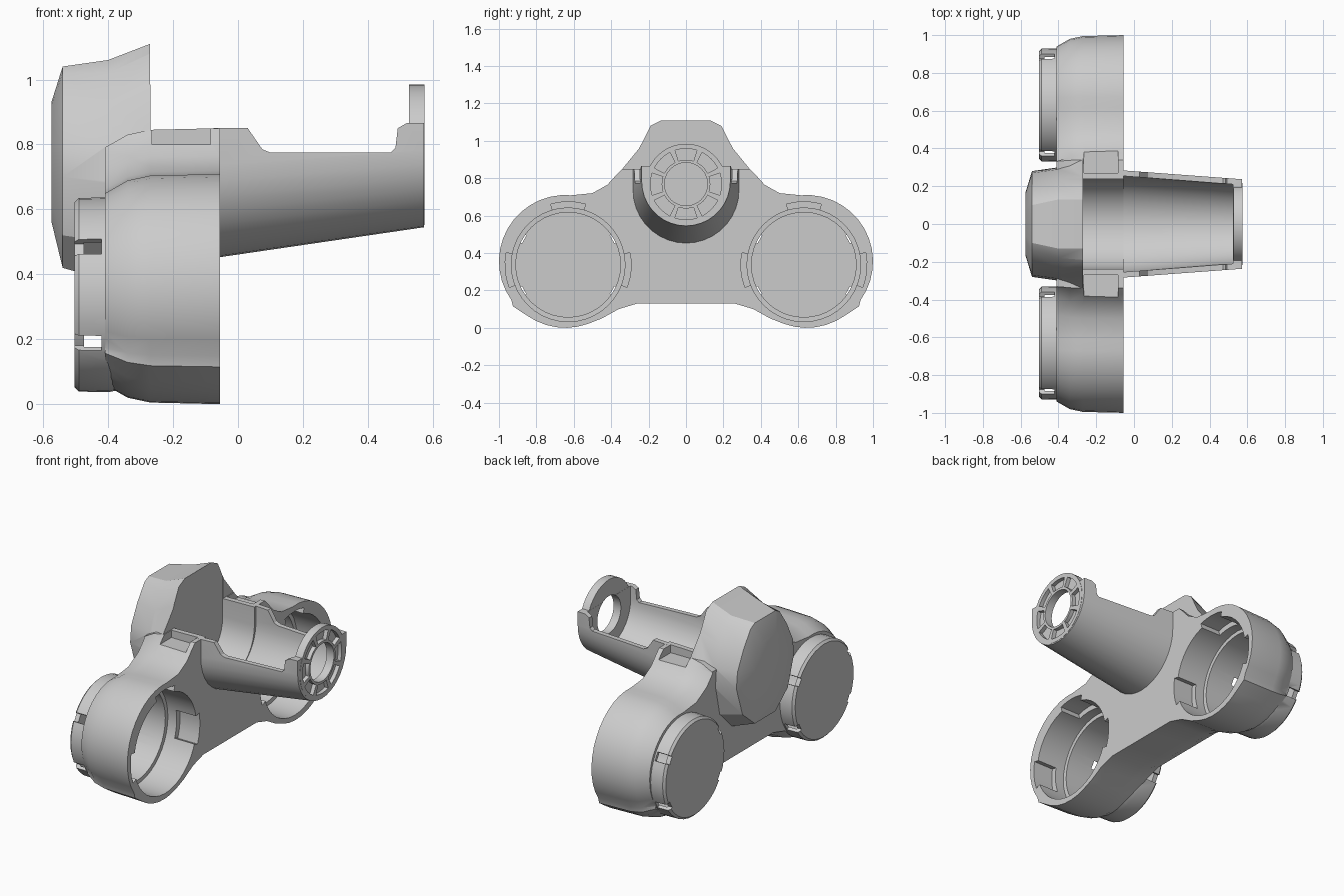
import bpy, bmesh
from math import radians, cos, sin
from mathutils import Vector

if "Cube" in bpy.data.objects:
    bpy.data.objects.remove(bpy.data.objects["Cube"])

grey = bpy.data.materials.new("plain grey")
grey.use_nodes = True
colour = (0.6, 0.6, 0.6, 1)
grey.diffuse_color = colour
grey.node_tree.nodes["Principled BSDF"].inputs["Base Color"].default_value = colour


def loft(name, sections):
    """Closed solid through (x, [(y, z), ...]) sections."""
    bm = bmesh.new()
    rings = [[bm.verts.new((x, y, z)) for y, z in pts] for x, pts in sections]
    n = len(rings[0])
    for a, b in zip(rings, rings[1:]):
        for i in range(n):
            j = (i + 1) % n
            bm.faces.new((a[i], a[j], b[j], b[i]))
    bm.faces.new(rings[0])
    bm.faces.new(rings[-1])
    bmesh.ops.recalc_face_normals(bm, faces=bm.faces)
    mesh = bpy.data.meshes.new(name)
    bm.to_mesh(mesh)
    bm.free()
    mesh.materials.append(grey)
    ob = bpy.data.objects.new(name, mesh)
    bpy.context.collection.objects.link(ob)
    return ob


def combine(ob, other, operation="DIFFERENCE"):
    mod = ob.modifiers.new("bool", "BOOLEAN")
    mod.operation, mod.object, mod.solver = operation, other, "EXACT"
    bpy.context.view_layer.objects.active = ob
    bpy.ops.object.modifier_apply(modifier=mod.name)
    bpy.data.objects.remove(other)


def arc(cy, cz, r, a0, a1, steps):
    angles = [radians(a0 + (a1 - a0) * i / steps) for i in range(steps + 1)]
    return [(cy + r * cos(a), cz + r * sin(a)) for a in angles]


def circle(cy, cz, r, n=40):
    return arc(cy, cz, r, 0, 360, n)[:-1]


def sector(cy, cz, r0, r1, mid, half):
    """Piece of a ring, for slots and pockets."""
    return arc(cy, cz, r1, mid - half, mid + half, 4) + arc(cy, cz, r0, mid + half, mid - half, 4)


def channel(r, zc, top):
    """U-shaped section."""
    return [(-r, top)] + arc(0, zc, r, 180, 360, 18) + [(r, top)]


def mirrored(half):
    return half + [(-y, z) for y, z in reversed(half)]


def inset(pts, d):
    out = []
    for i, p in enumerate(pts):
        a, b = Vector(pts[i - 1]), Vector(pts[(i + 1) % len(pts)])
        t = (b - a).normalized()
        out.append((p[0] - t.y * d, p[1] + t.x * d))
    return out


# Body: wide plate with a rounded lobe at each end
lobe = arc(0.645, 0.355, 0.355, -110, 95, 22)
lobe[7] = (0.925, 0.115)
outline = mirrored([(0.1, 0.13), (0.26, 0.13), (0.36, 0.1), (0.45, 0.05)] + lobe +
                   [(0.5, 0.72), (0.42, 0.765), (0.37, 0.82), (0.34, 0.85), (0.15, 0.85)])
body = loft("bracket_body", [(x, inset(outline, d)) for x, d in
                             ((-0.055, 0), (-0.27, 0.005), (-0.34, 0.02), (-0.41, 0.06))])

# Central hump rising at the back of the plate
flat_side = mirrored([(0.13, 1.11), (0.19, 1.08), (0.25, 0.96), (0.34, 0.85),
                      (0.41, 0.74), (0.4, 0.5), (0.2, 0.3)])
waist = mirrored([(0.13, 1.06), (0.18, 1.02), (0.24, 0.92), (0.29, 0.8),
                  (0.3, 0.68), (0.26, 0.5), (0.14, 0.38)])
end = mirrored([(0.1, 1.04), (0.14, 1.02), (0.21, 0.92), (0.27, 0.8),
                (0.28, 0.7), (0.22, 0.52), (0.1, 0.42)])
cap = [(y * 0.6, 0.77 + (z - 0.77) * 0.6) for y, z in end]
combine(body, loft("hump", [(-0.27, flat_side), (-0.4, waist), (-0.54, end), (-0.574, cap)]), "UNION")

# Round cups, with stepped bores, mouth pockets and rear slots
for side in (1, -1):
    cy, cz = side * 0.63, 0.337
    combine(body, loft("cup", [(x, circle(cy, cz, r)) for x, r in
                               ((-0.3, 0.28), (-0.4, 0.3), (-0.49, 0.298), (-0.503, 0.285))]), "UNION")
    combine(body, loft("bore", [(x, circle(cy, cz, r)) for x, r in
                                ((-0.03, 0.304), (-0.25, 0.304), (-0.251, 0.28), (-0.475, 0.28))]))
    for angle in (90, -5, 185):
        pocket = sector(cy, cz, 0.25, 0.337, angle, 16)
        combine(body, loft("pocket", [(-0.03, pocket), (-0.19, pocket)]))
    for angle in (30, 150, 210, 330):
        slot = sector(cy, cz, 0.272, 0.34, angle, 5)
        combine(body, loft("slot", [(-0.42, slot), (-0.52, slot)]))
    # shallow shoulder pocket beside the channel
    recess = [(side * y, z) for y, z in ((0.27, 0.8), (0.4, 0.8), (0.4, 0.9), (0.27, 0.9))]
    combine(body, loft("recess", [(-0.265, recess), (-0.085, recess)]))

# Channel through the plate
trough = channel(0.238, 0.735, 1.2)
combine(body, loft("trough", [(-0.271, trough), (0, trough)]))

# Tapered open arm
arm = loft("tapered_arm", [(-0.075, channel(0.285, 0.735, 1)), (0.573, channel(0.237, 0.782, 1))])
combine(arm, loft("arm_inside", [(-0.2, channel(0.265, 0.743, 1.2)), (0.525, channel(0.21, 0.782, 1.2))]))

# Stepped top edge of the arm, cut across y
edge = [(-0.2, 0.85), (0.03, 0.85), (0.075, 0.785), (0.1, 0.775), (0.47, 0.775), (0.485, 0.79),
        (0.492, 0.85), (0.52, 0.866), (0.7, 0.866), (0.7, 1.3), (-0.2, 1.3)]
top_cut = loft("top_cut", [(-0.5, edge), (0.5, edge)])
for v in top_cut.data.vertices:
    x, y, z = v.co
    v.co = (y, x, z)
top_cut.data.flip_normals()
combine(arm, top_cut)

# End ring with a hole and eight recesses
RING_Z = 0.768
ring = circle(0, RING_Z, 0.216)
combine(arm, loft("ring", [(0.526, ring), (0.5745, ring)]), "UNION")
hole = circle(0, RING_Z, 0.115)
combine(arm, loft("hole", [(0.4, hole), (0.7, hole)]))
for i in range(8):
    dent = sector(0, RING_Z, 0.13, 0.19, i * 45, 18)
    combine(arm, loft("dent", [(0.55, dent), (0.65, dent)]))

# Smooth curves, crisp edges
for ob in (body, arm):
    bpy.ops.object.select_all(action="DESELECT")
    ob.select_set(True)
    bpy.context.view_layer.objects.active = ob
    bpy.ops.object.shade_smooth_by_angle(angle=radians(30))
